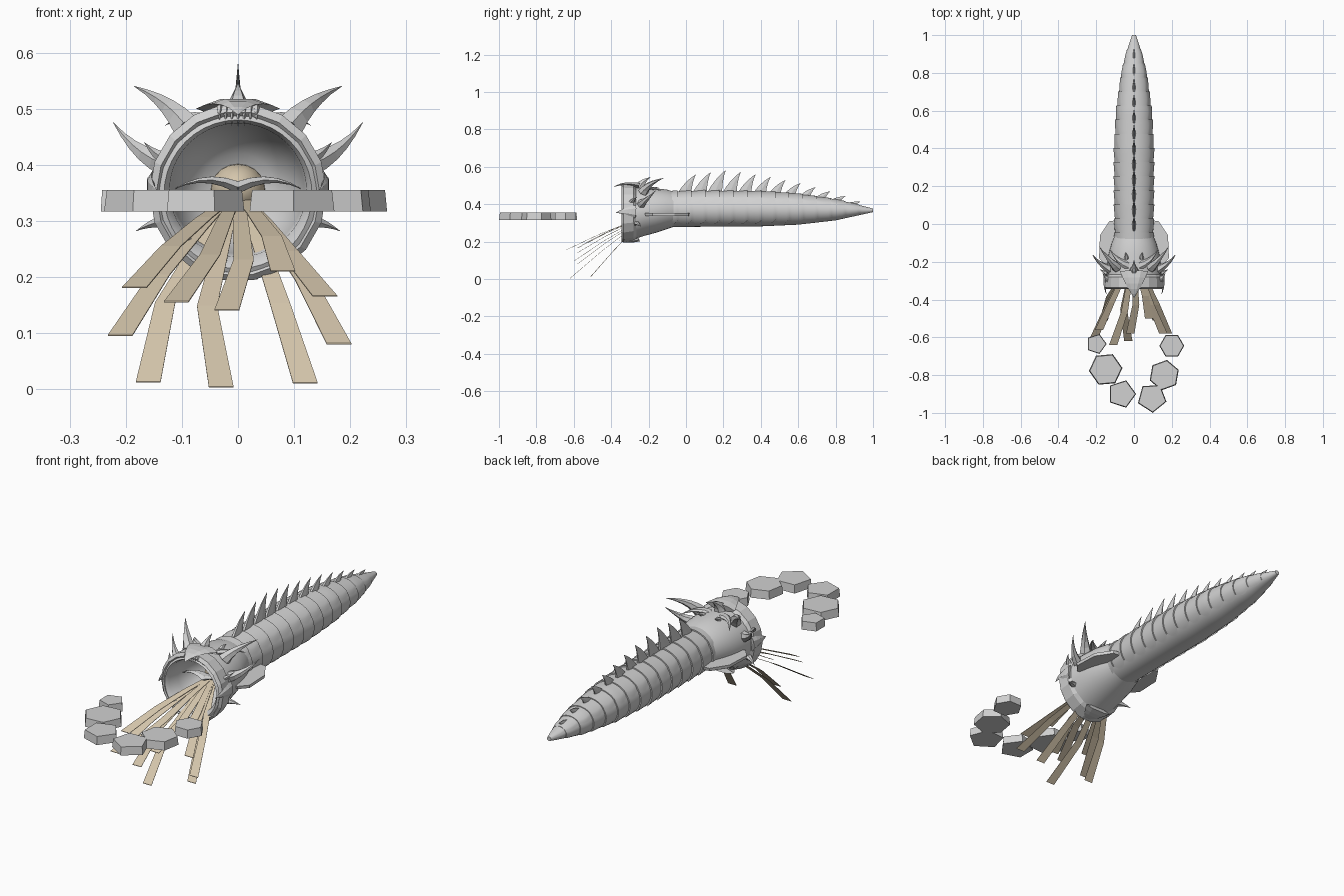
import bpy, bmesh, math
from mathutils import Vector

cube = bpy.data.objects.get("Cube")
if cube:
    bpy.data.objects.remove(cube, do_unlink=True)


def material(name, rgb):
    m = bpy.data.materials.new(name)
    m.use_nodes = True
    m.diffuse_color = (*rgb, 1)
    m.node_tree.nodes["Principled BSDF"].inputs["Base Color"].default_value = (*rgb, 1)
    return m


GRAY = material("scale_gray", (0.64, 0.64, 0.64))
TAN = material("tongue_tan", (0.66, 0.56, 0.41))


def loft(name, rings, mat=GRAY, closed=True, caps=True, smooth=None):
    """Skin a list of equal-length rings of points."""
    bm = bmesh.new()
    rows = [[bm.verts.new(p) for p in ring] for ring in rings]
    n = len(rows[0])
    for a, b in zip(rows, rows[1:]):
        for i in range(n if closed else n - 1):
            j = (i + 1) % n
            bm.faces.new((a[i], a[j], b[j], b[i]))
    if caps:
        bm.faces.new(rows[0])
        bm.faces.new(rows[-1])
    bmesh.ops.recalc_face_normals(bm, faces=bm.faces)
    mesh = bpy.data.meshes.new(name)
    bm.to_mesh(mesh)
    bm.free()
    mesh.materials.append(mat)
    ob = bpy.data.objects.new(name, mesh)
    bpy.context.collection.objects.link(ob)
    if smooth:
        bpy.ops.object.select_all(action='DESELECT')
        ob.select_set(True)
        bpy.context.view_layer.objects.active = ob
        bpy.ops.object.shade_smooth_by_angle(angle=math.radians(smooth))
    return ob


def oval(y, hw, top, bottom, n=40):
    c, r = (top + bottom) / 2, (top - bottom) / 2
    return [(hw * math.cos(2 * math.pi * i / n), y, c + r * math.sin(2 * math.pi * i / n))
            for i in range(n)]


def horn(name, p0, p1, p2, side, rs, rw, mat=GRAY, n=6, steps=5):
    """Tapered spike swept along a quadratic curve."""
    p0, p1, p2, side = map(Vector, (p0, p1, p2, side))
    rings = []
    for k in range(steps + 1):
        t = k / steps
        p = p0 * (1 - t) ** 2 + p1 * 2 * t * (1 - t) + p2 * t * t
        d = ((p1 - p0) * (1 - t) + (p2 - p1) * t).normalized()
        s = (side - d * side.dot(d)).normalized()
        w = d.cross(s)
        f = max(1 - t, 0.02)
        rings.append([p + s * rs * f * math.cos(2 * math.pi * i / n)
                      + w * rw * f * math.sin(2 * math.pi * i / n) for i in range(n)])
    return loft(name, rings, mat)


def horn_pair(name, p0, p1, p2, side, rs, rw):
    for label, s in (("left", 1), ("right", -1)):
        flip = [(s * v[0], v[1], v[2]) for v in (p0, p1, p2, side)]
        horn(f"{label}_{name}", *flip, rs, rw)


# Body shape: y, half width, top, bottom
BODY = [(-0.12, .100, .465, .278), (0.1, .102, .468, .28), (0.4, .103, .465, .282),
        (0.6, .092, .452, .291), (0.8, .066, .425, .314), (0.9, .043, .402, .336),
        (1.0, .010, .376, .358)]


def body(y):
    y = min(max(y, BODY[0][0]), 1.0)
    for a, b in zip(BODY, BODY[1:]):
        if y <= b[0]:
            t = (y - a[0]) / (b[0] - a[0])
            return [u + (v - u) * t for u, v in zip(a, b)][1:]


# Smooth belly core
loft("belly", [oval(y, *body(y)) for y in [-0.12 + 0.04 * i for i in range(29)]], smooth=50)

# Overlapping armour bands with scalloped lower edges
COUNT = 15
START = -0.12
PITCH = (1 - START) / COUNT
for k in range(COUNT):
    rings = []
    for u in (0, .2, .4, .6, .8, 1):
        y = START + PITCH * (k + u)
        hw, top, bot = body(y)
        c, r = (top + bot) / 2, (top - bot) / 2
        low = math.radians(-38 - 18 * math.sin(math.pi * u))
        ring = []
        for i in range(37):
            a = low + (math.pi - 2 * low) * i / 36
            ridge = 1.03 if math.sin(a) > 0.55 else 1.0
            f = ridge * (1.0 + 0.06 * u)
            ring.append((hw * f * math.cos(a), y, c + r * f * math.sin(a)))
        rings.append(ring)
    hw, top, bot = body(START + PITCH * (k + 1))
    mid = (top + bot) / 2
    rings.append([(x * .92, y, mid + (z - mid) * .92) for x, y, z in rings[-1]])
    loft(f"armor_band_{k + 1}", rings, closed=False, caps=False, smooth=35)

# Dorsal spikes
for k in range(12):
    y = 0.04 + 0.08 * k
    top = body(y)[1]
    h = min(.085 + .15 * y, .145 - .14 * y)
    horn(f"dorsal_spike_{k + 1}", (0, y - .045, top - .008), (0, y - .025, top + h * .55),
         (0, y + .012, top + h), (1, 0, 0), .011, .022 + .2 * h)

# Head shell with hollow mouth
HEAD = [(-.05, .098, .462, .285), (-.10, .118, .478, .268), (-.16, .134, .485, .248),
        (-.22, .142, .488, .232), (-.28, .146, .490, .212), (-.335, .146, .492, .198),
        (-.345, .132, .480, .215), (-.33, .122, .474, .236), (-.27, .118, .470, .242),
        (-.21, .098, .450, .262), (-.17, .066, .420, .295), (-.15, .01, .37, .35)]
loft("head", [oval(*h) for h in HEAD], smooth=50)

# Raised mouth rim, made of angular plates
RIM = [(-.265, .144, .488, .214), (-.28, .157, .507, .202), (-.335, .158, .510, .192),
       (-.345, .146, .495, .202), (-.33, .135, .48, .22)]
loft("mouth_rim", [oval(*r, n=18) for r in RIM], caps=False)

# Beak, crest and horns
horn("beak", (0, -.25, .500), (0, -.34, .522), (0, -.39, .490), (1, 0, 0), .075, .016)
horn("crest_spike", (0, -.25, .485), (0, -.24, .52), (0, -.19, .545), (1, 0, 0), .028, .035)
horn("chin_plate", (0, -.25, .212), (0, -.31, .192), (0, -.355, .205), (1, 0, 0), .07, .012)
horn_pair("upper_horn", (.09, -.23, .465), (.125, -.20, .515), (.185, -.12, .54),
          (0, 1, 0), .028, .028)
horn_pair("side_horn", (.125, -.24, .40), (.18, -.22, .415), (.222, -.16, .475),
          (0, 1, 0), .025, .026)
horn_pair("brow_ridge", (.03, -.22, .475), (.09, -.20, .50), (.13, -.13, .47),
          (0, 1, 0), .025, .014)
horn_pair("cheek_spike", (.12, -.27, .30), (.15, -.26, .30), (.182, -.24, .282),
          (0, 1, 0), .022, .016)
horn_pair("temple_spike", (.13, -.29, .41), (.15, -.29, .42), (.167, -.26, .44),
          (0, 1, 0), .022, .014)
horn_pair("jaw_hook", (.148, -.27, .36), (.162, -.33, .365), (.145, -.375, .355),
          (0, 0, 1), .035, .014)
horn_pair("eye", (.04, -.18, .478), (.04, -.17, .49), (.045, -.145, .492), (1, 0, 0), .014, .014)

# Teeth in the upper and lower jaw
for i in range(-3, 4):
    x = i * .011
    long = .036 - .003 * abs(i)
    horn(f"upper_tooth_{i + 4}", (x, -.335, .502), (x, -.348, .49), (x, -.335, .502 - long),
         (1, 0, 0), .006, .008, n=5, steps=3)
    horn(f"lower_tooth_{i + 4}", (x, -.33, .200), (x, -.345, .215), (x, -.33, .203 + long),
         (1, 0, 0), .005, .007, n=5, steps=3)


def prism(name, pts, z0, z1, flare=1.0):
    c = sum((Vector(p) for p in pts), Vector((0, 0))) / len(pts)
    low = [c + (Vector(p) - c) * flare for p in pts]
    return loft(name, [[(p[0], p[1], z0) for p in low], [(p[0], p[1], z1) for p in pts]])


# Side fins behind the jaw
FIN = [(.09, .02), (.13, .015), (.18, -.06), (.185, -.18), (.15, -.22), (.10, -.2)]
prism("left_fin", FIN, .338, .352, .97)
prism("right_fin", [(-x, y) for x, y in FIN], .338, .352, .97)

# Throat and inner lips
loft("throat", [oval(-.15 - .06 * math.sin(a), .05 * math.cos(a), .36 + .043 * math.cos(a),
                     .36 - .05 * math.cos(a), 20)
                for a in [math.radians(d) for d in (0, 20, 40, 60, 75, 88)]], TAN, smooth=50)
horn_pair("inner_lip", (.0, -.235, .36), (.06, -.24, .388), (.115, -.25, .356),
          (0, 1, 0), .03, .012)

# Ribbon tongues: middle x, then end x, y, z
TONGUES = [(-.12, -.185, -.56, .18), (-.14, -.21, -.60, .095), (-.13, -.16, -.51, .012),
           (-.055, -.03, -.62, .003), (.01, -.02, -.58, .14), (.075, .12, -.51, .01),
           (.12, .18, -.58, .08), (.09, .155, -.58, .165), (.06, .08, -.5, .21),
           (-.05, -.11, -.64, .155)]
for k, (mx, ex, ey, ez) in enumerate(TONGUES):
    root, end = Vector((mx * .15, -.20, .335)), Vector((ex, ey, ez))
    rings = []
    for t, x, w in ((0, root.x, .010), (.25, mx * .5, .014), (.6, mx, .018), (1, ex, .022)):
        p = root.lerp(end, t)
        lift = .012 * math.sin(math.pi * t)
        rings.append([(x - w, p.y, p.z + lift), (x + w, p.y, p.z + lift),
                      (x + w, p.y, p.z + lift + .002), (x - w, p.y, p.z + lift + .002)])
    loft(f"tongue_{k + 1}", rings, TAN)

# Floating stones: x, y, radius, sides, turn
STONES = [(-.20, -.635, .052, 5, 0), (-.15, -.77, .084, 6, 5), (-.065, -.90, .072, 5, 0),
          (.095, -.92, .075, 5, -15), (.16, -.80, .077, 6, 20), (.20, -.645, .062, 6, 0)]
for k, (x, y, r, n, turn) in enumerate(STONES):
    angles = [math.radians(turn + 360 * i / n) for i in range(n)]
    prism(f"stone_{k + 1}", [(x + r * math.cos(a), y + r * math.sin(a)) for a in angles],
          .317, .355, 1.06)
